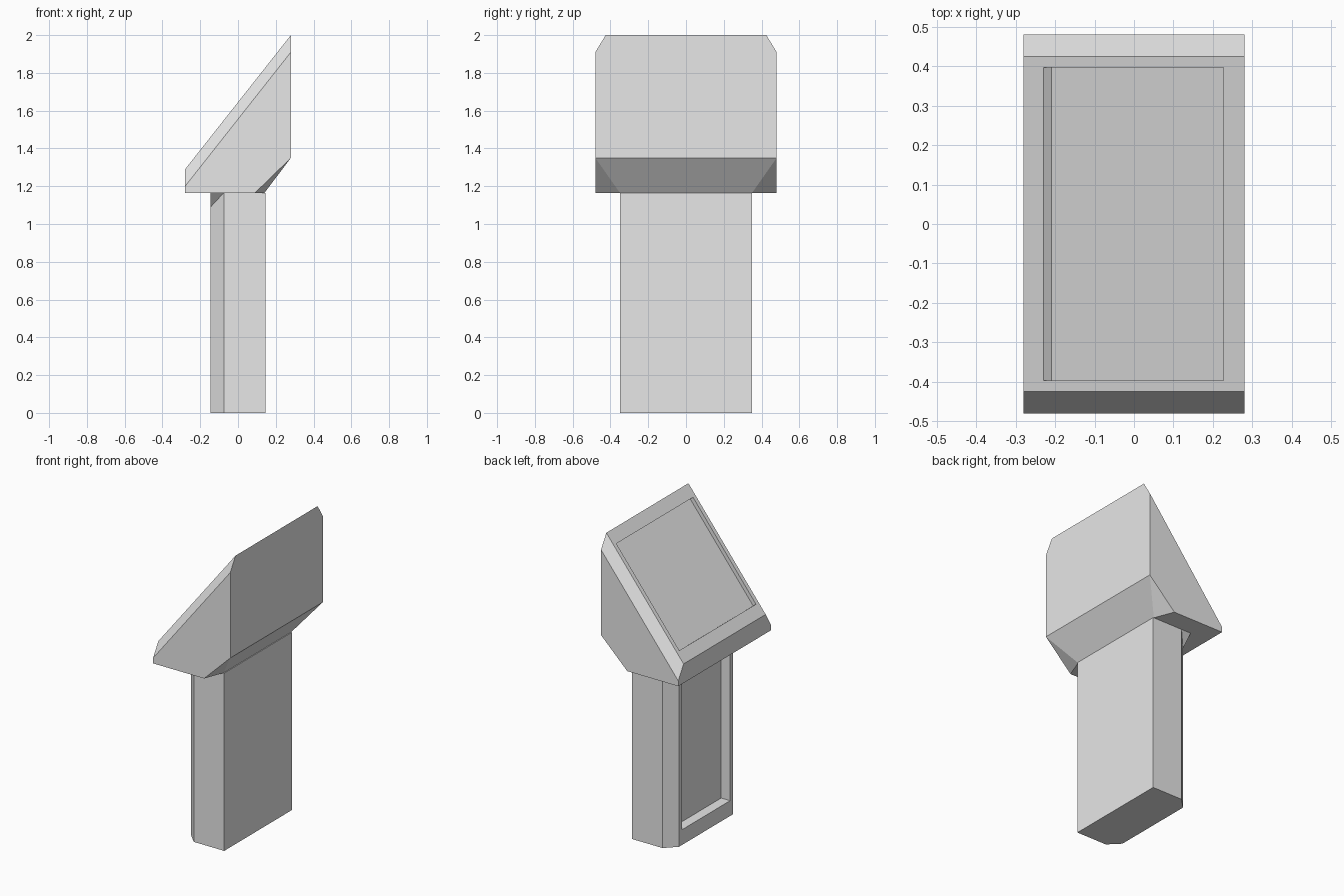
import bpy, bmesh
from mathutils import Vector

cube = bpy.data.objects.get("Cube")
if cube:
    bpy.data.objects.remove(cube, do_unlink=True)

grey = bpy.data.materials.new("light_grey")
grey.use_nodes = True
grey.diffuse_color = (0.8, 0.8, 0.8, 1)
grey.node_tree.nodes["Principled BSDF"].inputs["Base Color"].default_value = (0.8, 0.8, 0.8, 1)


def solid(name, points, mirror=True):
    """Convex flat-faced part from its corners, mirrored across y = 0."""
    pts = [Vector(p) for p in points]
    if mirror:
        pts += [Vector((p.x, -p.y, p.z)) for p in pts]
    bm = bmesh.new()
    for p in pts:
        bm.verts.new(p)
    bmesh.ops.convex_hull(bm, input=bm.verts[:])
    bmesh.ops.dissolve_limit(bm, angle_limit=0.015, verts=bm.verts[:], edges=bm.edges[:])
    bmesh.ops.recalc_face_normals(bm, faces=bm.faces[:])
    mesh = bpy.data.meshes.new(name)
    bm.to_mesh(mesh)
    bm.free()
    mesh.materials.append(grey)
    ob = bpy.data.objects.new(name, mesh)
    bpy.context.collection.objects.link(ob)
    return ob


def carve(body, cutter):
    """Cut a recess and discard the cutter."""
    cutter.hide_render = True
    mod = body.modifiers.new("recess", 'BOOLEAN')
    mod.operation = 'DIFFERENCE'
    mod.solver = 'EXACT'
    mod.object = cutter
    bpy.context.view_layer.objects.active = body
    bpy.ops.object.modifier_apply(modifier=mod.name)
    bpy.data.objects.remove(cutter, do_unlink=True)


# Pedestal with two chamfered corners
TOP, FRONT, BACK, HALF, CH = 1.165, -0.145, 0.145, 0.35, 0.07
outline = [(BACK, HALF), (FRONT + CH, HALF), (FRONT, HALF - CH)]
pedestal = solid("pedestal", [(x, y, z) for x, y in outline for z in (0, TOP)])

# Recessed panel in the pedestal
carve(pedestal, solid("panel_cutter", [(x, 0.25, z) for x in (FRONT - 0.1, FRONT + 0.065)
                                       for z in (0.1, 1.065)]))

# Square corners where the chamfers stop under the head
for side, label in ((1, "left"), (-1, "right")):
    solid("corner_stop_" + label, [
        (FRONT, side * HALF, TOP),
        (FRONT + CH, side * HALF, TOP),
        (FRONT, side * (HALF - CH), TOP),
        (FRONT, side * (HALF - CH), TOP - 0.075)], mirror=False)

# Sloping head with chamfered top edges and a tapered lower back
head = solid("head", [
    (-0.28, 0.48, TOP), (-0.28, 0.48, 1.2), (-0.28, 0.425, 1.29),
    (0.28, 0.425, 2.0), (0.28, 0.48, 1.91), (0.28, 0.48, 1.35),
    (0.09, 0.48, TOP), (0.14, HALF, TOP)])

# Screen recess, sunk square to the slope
along = Vector((0.56, 0, 0.71))
inward = Vector((0.71, 0, -0.56)).normalized()
start = Vector((-0.28, 0.397, 1.29))
carve(head, solid("screen_cutter", [start + along * t + inward * d
                                    for t in (0.09, 0.905) for d in (-0.1, 0.026)]))
